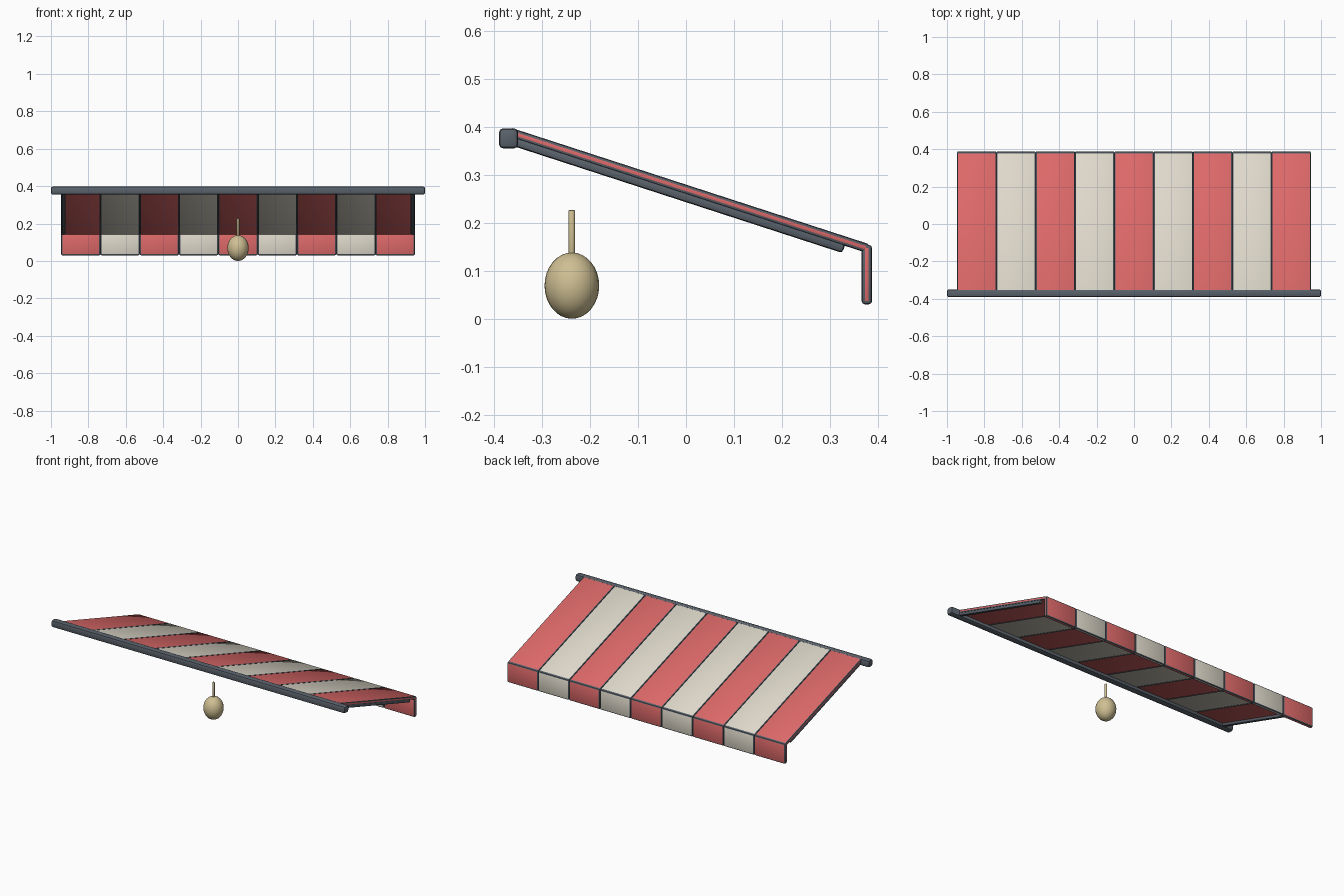
import bpy, bmesh, math
from mathutils import Matrix

if "Cube" in bpy.data.objects:
    bpy.data.objects.remove(bpy.data.objects["Cube"], do_unlink=True)


def material(name, rgb):
    m = bpy.data.materials.new(name)
    m.use_nodes = True
    m.diffuse_color = (*rgb, 1)
    m.node_tree.nodes["Principled BSDF"].inputs["Base Color"].default_value = (*rgb, 1)
    return m


RED = material("canvas red", (0.72, 0.14, 0.14))
CREAM = material("canvas cream", (0.73, 0.69, 0.59))
SLATE = material("slate metal", (0.10, 0.12, 0.145))
BRASS = material("pale brass", (0.62, 0.52, 0.29))
SLOPE = math.radians(-18)


def finish(name, bm, mats, smooth=35):
    mesh = bpy.data.meshes.new(name)
    bm.to_mesh(mesh)
    bm.free()
    for m in mats:
        mesh.materials.append(m)
    ob = bpy.data.objects.new(name, mesh)
    bpy.context.collection.objects.link(ob)
    bpy.ops.object.select_all(action="DESELECT")
    bpy.context.view_layer.objects.active = ob
    ob.select_set(True)
    bpy.ops.object.shade_smooth_by_angle(angle=math.radians(smooth))
    return ob


def rounded_box(name, centre, size, bevel, mats, tilt=0):
    """Box with rounded edges; the rounding takes the last material."""
    bm = bmesh.new()
    bmesh.ops.create_cube(bm, size=1)
    bmesh.ops.scale(bm, vec=size, verts=bm.verts)
    bmesh.ops.bevel(bm, geom=bm.edges[:], offset=bevel, segments=2, profile=0.5,
                    affect="EDGES", material=len(mats) - 1)
    bm.transform(Matrix.Translation(centre) @ Matrix.Rotation(tilt, 4, "X"))
    return finish(name, bm, mats)


# Striped canvas with hanging valance, trimmed along every edge
STRIPES = 9
WIDTH = 1.892 / STRIPES
for i in range(STRIPES):
    x = (i - (STRIPES - 1) / 2) * WIDTH
    cloth = CREAM if i % 2 else RED
    rounded_box(f"canvas_stripe_{i + 1}", (x, 0.005, 0.268), (WIDTH, 0.79, 0.019),
                0.006, [cloth, SLATE], SLOPE)
    rounded_box(f"valance_{i + 1}", (x, 0.377, 0.092), (WIDTH, 0.022, 0.124),
                0.007, [cloth, SLATE])

# Mounting bar and side arms
rounded_box("mounting_bar", (0, -0.37, 0.376), (2, 0.04, 0.042), 0.009, [SLATE])
for side, x in (("left", 0.933), ("right", -0.933)):
    rounded_box(f"{side}_arm", (x, -0.02, 0.2605), (0.022, 0.735, 0.021),
                0.007, [SLATE], SLOPE)

# Hanging lantern and its stem
bm = bmesh.new()
bmesh.ops.create_uvsphere(bm, u_segments=24, v_segments=16, radius=1)
bmesh.ops.scale(bm, vec=(0.057, 0.057, 0.069), verts=bm.verts)
bmesh.ops.translate(bm, vec=(0, -0.238, 0.069), verts=bm.verts)
finish("lantern_globe", bm, [BRASS])

bm = bmesh.new()
bmesh.ops.create_cone(bm, cap_ends=True, segments=12, radius1=0.007, radius2=0.007, depth=0.1)
rims = [e for e in bm.edges if abs(e.verts[0].co.z - e.verts[1].co.z) < 0.001]
bmesh.ops.bevel(bm, geom=rims, offset=0.003, segments=2, profile=0.5, affect="EDGES")
bmesh.ops.translate(bm, vec=(0, -0.238, 0.177), verts=bm.verts)
finish("lantern_stem", bm, [BRASS])
